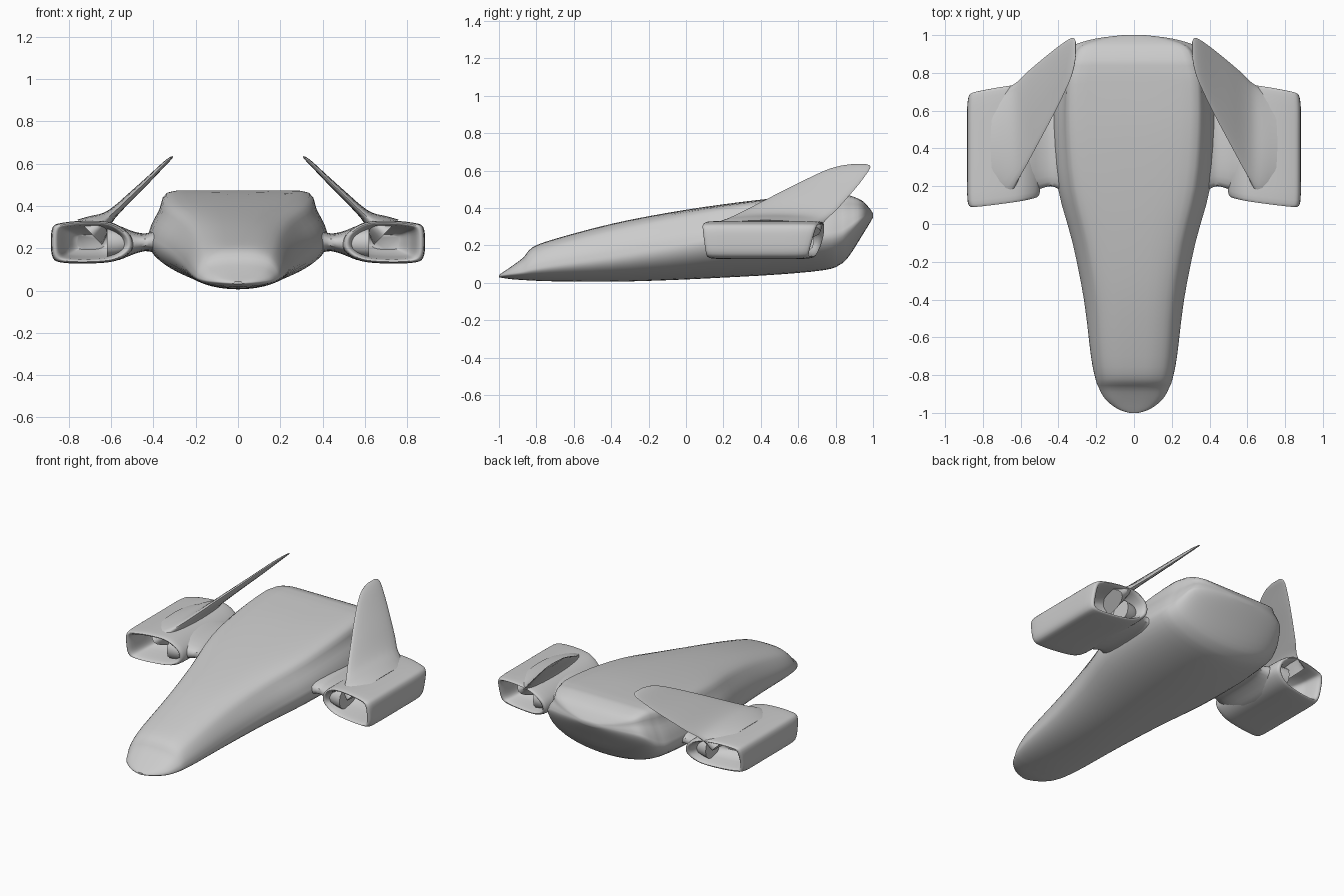
import bpy, bmesh
from math import sin, cos, pi, copysign
from mathutils import Vector


def spline(keys, n, closed=False):
    """Catmull-Rom points through tuples of any length."""
    c = len(keys)
    get = (lambda i: keys[i % c]) if closed else (lambda i: keys[max(0, min(c - 1, i))])
    out = []
    for i in range(c if closed else c - 1):
        for s in range(n):
            t = s / n
            out.append(tuple(
                0.5 * (2 * b + (d - a) * t + (2 * a - 5 * b + 4 * d - e) * t ** 2
                       + (3 * b - a - 3 * d + e) * t ** 3)
                for a, b, d, e in zip(get(i - 1), get(i), get(i + 1), get(i + 2))))
    return out if closed else out + [tuple(keys[-1])]


def loft(name, rings, mirror=False, angle=0.7):
    """Skin closed rings and cap both ends."""
    bm = bmesh.new()
    rows = [[bm.verts.new(p) for p in r] for r in rings]
    n = len(rows[0])
    for a, b in zip(rows, rows[1:]):
        for i in range(n):
            j = (i + 1) % n
            bm.faces.new((a[i], a[j], b[j], b[i]))
    bm.faces.new(rows[0][::-1])
    bm.faces.new(rows[-1])
    bmesh.ops.recalc_face_normals(bm, faces=bm.faces)
    me = bpy.data.meshes.new(name)
    bm.to_mesh(me)
    bm.free()
    ob = bpy.data.objects.new(name, me)
    bpy.context.collection.objects.link(ob)
    bpy.ops.object.select_all(action='DESELECT')
    ob.select_set(True)
    bpy.context.view_layer.objects.active = ob
    bpy.ops.object.shade_smooth_by_angle(angle=angle)
    if mirror:
        ob.modifiers.new("mirror", 'MIRROR')
    return ob


def power(v, e):
    return copysign(abs(v) ** e, v)


# Hull: y, half width, bottom, widest height, top, squareness of the top
hull_keys = [
    (-1.0, 0.025, 0.03, 0.036, 0.042, 0), (-0.98, 0.085, 0.026, 0.04, 0.056, 0),
    (-0.93, 0.15, 0.019, 0.048, 0.09, 0), (-0.87, 0.185, 0.015, 0.058, 0.135, 0),
    (-0.82, 0.204, 0.012, 0.07, 0.19, 0), (-0.7, 0.228, 0.008, 0.09, 0.235, 0.05),
    (-0.4, 0.265, 0.006, 0.13, 0.315, 0.15), (-0.1, 0.325, 0.014, 0.18, 0.374, 0.35),
    (0.2, 0.405, 0.028, 0.23, 0.42, 0.6), (0.5, 0.43, 0.045, 0.245, 0.455, 0.8),
    (0.74, 0.42, 0.068, 0.25, 0.47, 1), (0.82, 0.40, 0.095, 0.26, 0.472, 1),
    (0.87, 0.38, 0.14, 0.29, 0.468, 1), (0.94, 0.33, 0.25, 0.345, 0.44, 1),
    (0.98, 0.21, 0.315, 0.36, 0.40, 0.6), (1.0, 0.06, 0.35, 0.362, 0.372, 0)]
ROUND = [(1, 0), (0.97, 0.28), (0.86, 0.6), (0.7, 0.82), (0.4, 0.97), (0, 1)]
SQUARE = [(1, 0), (0.95, 0.3), (0.87, 0.62), (0.8, 0.96), (0.45, 1), (0, 1)]


def hull_ring(k):
    y, w, zb, zm, zt, q = k
    upper = [tuple(a + (b - a) * q for a, b in zip(r, s)) for r, s in zip(ROUND, SQUARE)]
    half = [(w * u, zm + (zt - zm) * v) for u, v in spline(upper, 3)]
    low = [(w * cos(t * pi / 24), zm - (zm - zb) * sin(t * pi / 24)) for t in range(12, 0, -1)]
    right = low[1:] + half[:-1]
    return ([(0, y, zb)] + [(x, y, z) for x, z in right] + [(0, y, zt)]
            + [(-x, y, z) for x, z in right[::-1]])


loft("hull", [hull_ring(k) for k in spline(hull_keys, 3)])

# Engine pods: rounded outline swept in y, folding inward at intake and exhaust
outline = spline([(0.875, 0.30), (0.884, 0.23), (0.875, 0.155), (0.83, 0.132), (0.7, 0.128),
                  (0.58, 0.14), (0.51, 0.18), (0.495, 0.225), (0.52, 0.275), (0.6, 0.322),
                  (0.72, 0.33), (0.83, 0.32)], 4, closed=True)
pod_keys = [(0.34, 0.35), (0.28, 0.6), (0.2, 0.72), (0.14, 0.8), (0.12, 0.88), (0.125, 0.95),
            (0.155, 0.99), (0.25, 1), (0.45, 1), (0.62, 1), (0.685, 0.97), (0.70, 0.92),
            (0.695, 0.84), (0.65, 0.75), (0.57, 0.62), (0.53, 0.35)]


def pod_ring(y, s):
    cx, cz = 0.695, 0.229
    ring = []
    for x, z in outline:
        lean = (-0.12 * (z - cz) - 0.12 * (x - cx)) if y < 0.4 else 0.25 * (z - cz) - 0.14 * (x - cx)
        lean *= min(1, abs(y - 0.42) / 0.25)
        ring.append((cx + (x - cx) * s, y + lean, cz + (z - cz) * s))
    return ring


loft("engine_pod", [pod_ring(*k) for k in spline(pod_keys, 2)], True, 1.0)

# Struts joining hull and pods: x, centre y, centre z, radius y, radius z
strut_keys = [(0.34, 0.42, 0.235, 0.27, 0.08), (0.39, 0.42, 0.232, 0.24, 0.055),
              (0.44, 0.42, 0.228, 0.22, 0.042), (0.50, 0.42, 0.225, 0.235, 0.056),
              (0.56, 0.42, 0.225, 0.255, 0.08), (0.62, 0.42, 0.225, 0.265, 0.09)]
loft("strut", [[(x, yc + ry * power(cos(a * pi / 12), 0.8), zc + rz * power(sin(a * pi / 12), 0.7))
                for a in range(24)] for x, yc, zc, ry, rz in spline(strut_keys, 3)], True)

# Inward leaning fins: x, z, leading y, trailing y, thickness
fin_keys = [(0.70, 0.275, 0.13, 0.72, 0.17), (0.655, 0.31, 0.155, 0.73, 0.12),
            (0.615, 0.345, 0.23, 0.755, 0.062), (0.57, 0.385, 0.31, 0.80, 0.042),
            (0.5, 0.452, 0.44, 0.86, 0.034), (0.42, 0.528, 0.59, 0.925, 0.027),
            (0.35, 0.597, 0.735, 0.975, 0.02), (0.32, 0.624, 0.82, 0.985, 0.014),
            (0.308, 0.634, 0.89, 0.965, 0.005)]
normal = Vector((0.7, 0, 0.71))


def fin_ring(k):
    x, z, y0, y1, t = k
    ring = []
    for i in range(24):
        a = i * pi / 12
        c = Vector((x, (y0 + y1) / 2 + (y1 - y0) / 2 * cos(a), z))
        ring.append(c + normal * (t / 2 * sin(a)))
    return ring


loft("fin", [fin_ring(k) for k in spline(fin_keys, 3)], True, 1.0)
